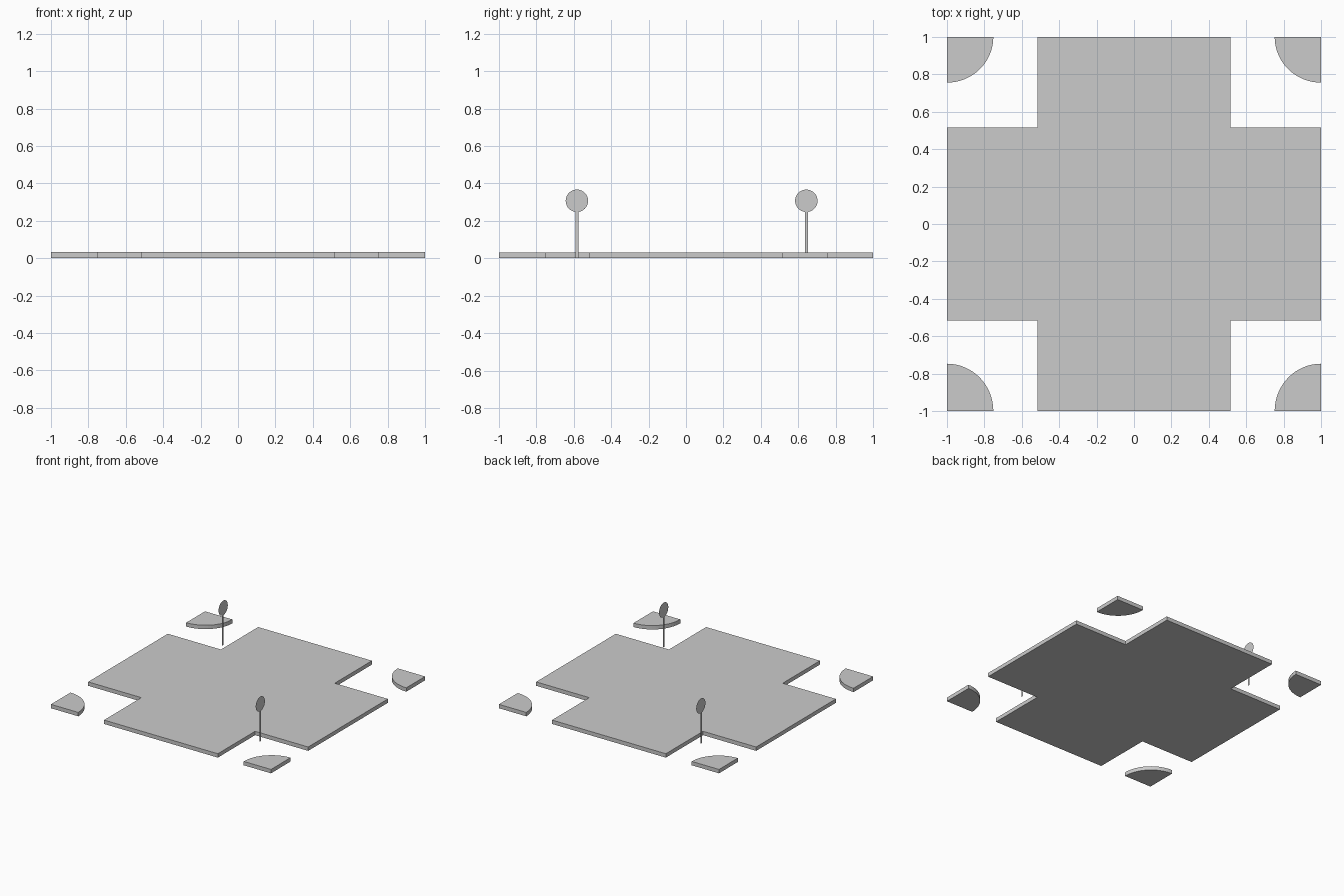
import bpy
import bmesh
from math import sin, cos, pi

cube = bpy.data.objects.get("Cube")
if cube:
    bpy.data.objects.remove(cube, do_unlink=True)

THICK = 0.032

grey = bpy.data.materials.new("light_grey")
grey.use_nodes = True
grey.diffuse_color = (0.6, 0.6, 0.6, 1)
grey.node_tree.nodes["Principled BSDF"].inputs["Base Color"].default_value = (0.6, 0.6, 0.6, 1)


def add_face_object(name, points, extrude=0.0):
    """One flat outline, optionally raised into a slab."""
    bm = bmesh.new()
    face = bm.faces.new([bm.verts.new(p) for p in points])
    if extrude:
        result = bmesh.ops.extrude_face_region(bm, geom=[face])
        top = [v for v in result["geom"] if isinstance(v, bmesh.types.BMVert)]
        bmesh.ops.translate(bm, verts=top, vec=(0, 0, extrude))
        bmesh.ops.recalc_face_normals(bm, faces=bm.faces)
    mesh = bpy.data.meshes.new(name)
    bm.to_mesh(mesh)
    bm.free()
    mesh.materials.append(grey)
    obj = bpy.data.objects.new(name, mesh)
    bpy.context.collection.objects.link(obj)
    return obj


# Cross-shaped road slab
a, b = -0.517, 0.517
cross = [(a, -1), (b, -1), (b, a), (1, a), (1, b), (b, b),
         (b, 1), (a, 1), (a, b), (-1, b), (-1, a), (a, a)]
add_face_object("crossroad_slab", [(x, y, 0) for x, y in cross], THICK)

# Quarter-round corner slabs
for side, sx in (("left", 1), ("right", -1)):
    for end, sy, depth in (("front", -1, 0.253), ("back", 1, 0.244)):
        arc = [(sx * (1 - 0.248 * cos(i * pi / 32)),
                sy * (1 - depth * sin(i * pi / 32)), 0) for i in range(17)]
        add_face_object(f"corner_{end}_{side}", [(sx, sy, 0)] + arc, THICK)

# Paper-thin round signs on flat posts, facing sideways
for name, x, y, post_x in (("front_left", 0.611, -0.583, 0.611),
                           ("back_right", -0.585, 0.643, -0.588)):
    disc = [(x, y + 0.06 * cos(i * pi / 16), 0.307 + 0.06 * sin(i * pi / 16))
            for i in range(32)]
    add_face_object(f"sign_disc_{name}", disc)
    w = 0.008
    add_face_object(f"sign_post_{name}", [(post_x, y - w, 0), (post_x, y + w, 0),
                                          (post_x, y + w, 0.25), (post_x, y - w, 0.25)])
